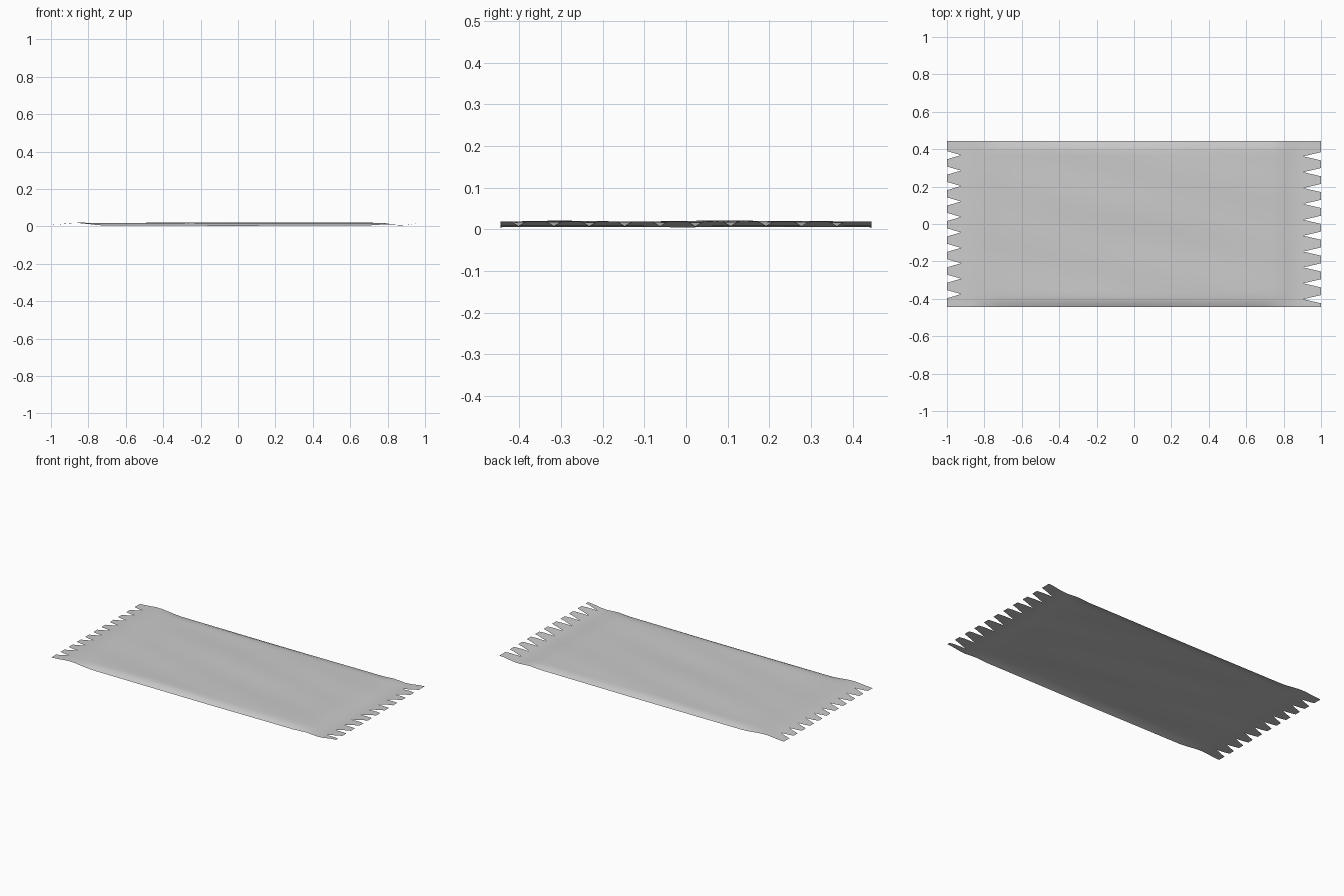
import bpy, bmesh, math

if "Cube" in bpy.data.objects:
    bpy.data.objects.remove(bpy.data.objects["Cube"])

HALF_W = 0.445
NOTCHES = 10
NOTCH_HALF = 0.022
ROOT_L, ROOT_R = -0.925, 0.905      # where the fringe cuts end


def curve(points, v):
    """Smoothly eased interpolation through (position, value) pairs."""
    for (a, p), (b, q) in zip(points, points[1:]):
        if v <= b:
            t = max(0.0, (v - a) / (b - a))
            return p + (q - p) * t * t * (3 - 2 * t)
    return points[-1][1]


# lengthwise height, and how strongly the long edges droop
RIDGE = [(-1, 0.010), (-0.86, 0.021), (-0.7, 0.019), (0, 0.021),
         (0.76, 0.020), (0.87, 0.007), (1, 0.021)]
DROOP = [(-1, 0.0), (-0.88, 0.001), (-0.7, 0.013), (0, 0.016), (0.7, 0.013), (0.86, 0.0), (1, 0.0)]


def height(x, y):
    edge = max(0.0, (abs(y) - 0.385) / (HALF_W - 0.385))
    z = curve(RIDGE, x) - curve(DROOP, x) * edge ** 2
    fade = max(0.0, 1 - x * x) * (1 - edge)
    z += 0.0025 * fade * math.sin(17 * y + 2.2 * x) * math.cos(3 * x + 5 * y)
    return max(0.0, z)


def lane(first, last):
    """Notch centres, low y to high y."""
    return [first + (last - first) * i / (NOTCHES - 1) for i in range(NOTCHES)]


LEFT, RIGHT = lane(-0.375, 0.368), lane(-0.402, 0.362)


def rows(centres):
    """Row positions: borders, notch centres and points between them."""
    stops = [-HALF_W] + centres + [HALF_W]
    out = []
    for a, b in zip(stops, stops[1:]):
        out += [a + (b - a) * k / 3 for k in range(3)]
    return out + [HALF_W]


bm = bmesh.new()


def vert(x, y):
    return bm.verts.new((x, y, height(x, y)))


# woven body
COLS = 44
yl, yr = rows(LEFT), rows(RIGHT)
grid = []
for i in range(COLS + 1):
    t = i / COLS
    x = ROOT_L + (ROOT_R - ROOT_L) * t
    grid.append([vert(x, a + (b - a) * t) for a, b in zip(yl, yr)])
for c0, c1 in zip(grid, grid[1:]):
    for j in range(len(c0) - 1):
        bm.faces.new((c0[j], c1[j], c1[j + 1], c0[j + 1]))


# tapered fringe strands at both ends
def fringe(root_col, centres, root_x, tip_x):
    stops = [-HALF_W] + centres + [HALF_W]
    for n, (a, b) in enumerate(zip(stops, stops[1:])):
        prev = root_col[3 * n:3 * n + 4]
        for s in (1 / 3, 2 / 3, 1):
            lo = a + (NOTCH_HALF * s if n > 0 else 0)
            hi = b - (NOTCH_HALF * s if n < NOTCHES else 0)
            x = root_x + (tip_x - root_x) * s
            cur = [vert(x, lo + (hi - lo) * k / 3) for k in range(4)]
            for k in range(3):
                quad = (prev[k], cur[k], cur[k + 1], prev[k + 1])
                bm.faces.new(quad if tip_x > 0 else quad[::-1])
            prev = cur


fringe(grid[0], LEFT, ROOT_L, -1.0)
fringe(grid[-1], RIGHT, ROOT_R, 1.0)

# rest the lowest point just above the floor
low = min(v.co.z for v in bm.verts)
for v in bm.verts:
    v.co.z += 0.003 - low
for f in bm.faces:
    f.smooth = True

mesh = bpy.data.meshes.new("fringed_rug")
bm.to_mesh(mesh)
bm.free()
rug = bpy.data.objects.new("fringed_rug", mesh)
bpy.context.collection.objects.link(rug)
